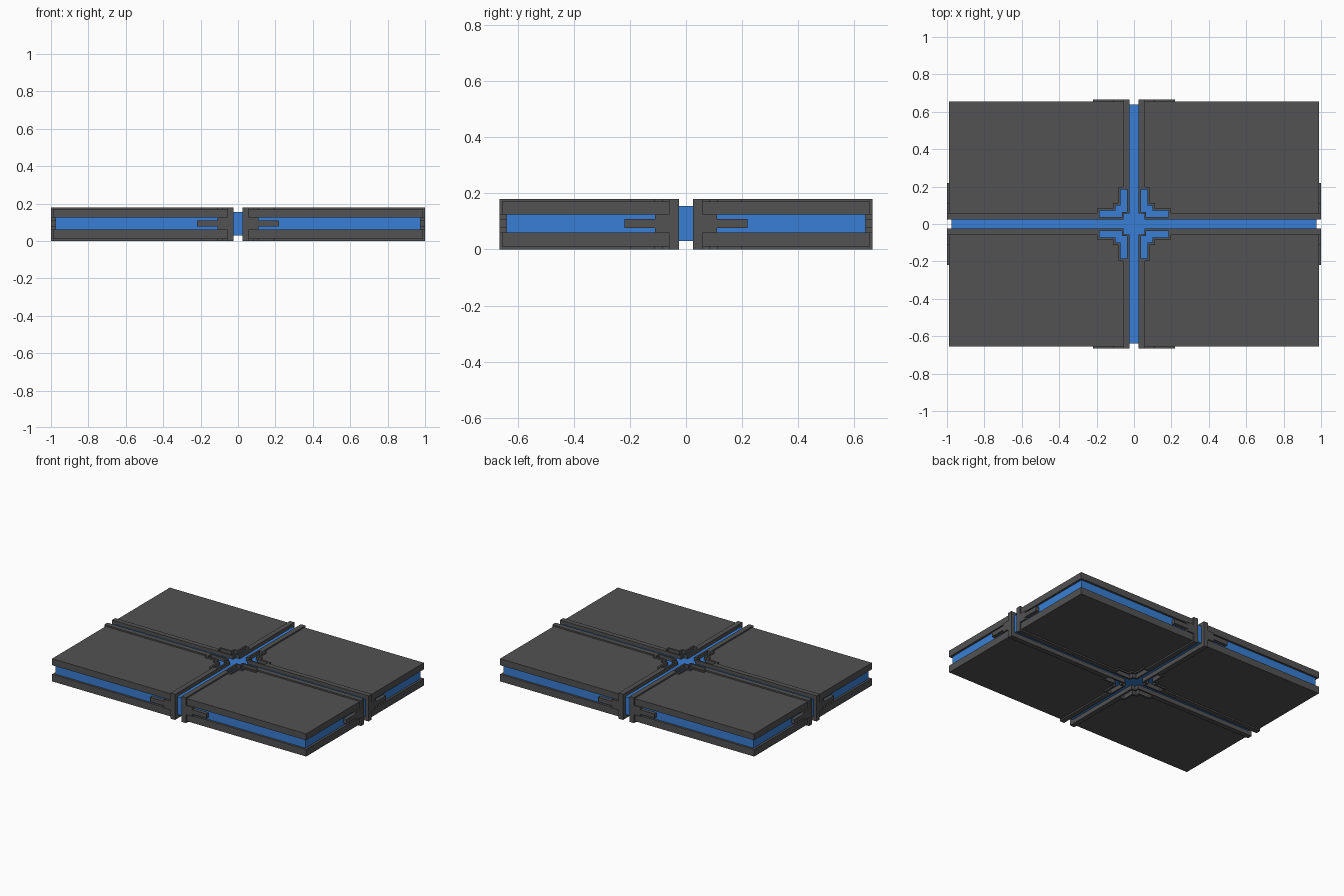
import bpy, bmesh

if "Cube" in bpy.data.objects:
    bpy.data.objects.remove(bpy.data.objects["Cube"])


def material(name, rgb):
    m = bpy.data.materials.new(name)
    m.diffuse_color = (*rgb, 1)
    m.use_nodes = True
    m.node_tree.nodes["Principled BSDF"].inputs["Base Color"].default_value = m.diffuse_color
    return m


DARK = material("charcoal", (0.085, 0.085, 0.085))
BLUE = material("blue", (0.04, 0.21, 0.66))


def slab(name, outlines, z0, z1, mat, mirror=True):
    """Flat prism from one outline plus optional holes, mirrored to four quadrants."""
    cu = bpy.data.curves.new(name + "_outline", 'CURVE')
    cu.dimensions = '2D'
    cu.fill_mode = 'BOTH'
    cu.extrude = (z1 - z0) / 2
    for pts in outlines:
        sp = cu.splines.new('POLY')
        sp.points.add(len(pts) - 1)
        for p, (x, y) in zip(sp.points, pts):
            p.co = (x, y, 0, 1)
        sp.use_cyclic_u = True
    tmp = bpy.data.objects.new(name + "_tmp", cu)
    bpy.context.collection.objects.link(tmp)
    bpy.context.view_layer.update()
    ev = tmp.evaluated_get(bpy.context.evaluated_depsgraph_get())
    me = bpy.data.meshes.new_from_object(ev)
    bpy.data.objects.remove(tmp)
    bpy.data.curves.remove(cu)
    bm = bmesh.new()
    bm.from_mesh(me)
    bmesh.ops.remove_doubles(bm, verts=bm.verts, dist=1e-5)
    bmesh.ops.recalc_face_normals(bm, faces=bm.faces)
    bmesh.ops.translate(bm, verts=bm.verts, vec=(0, 0, (z0 + z1) / 2))
    for f in bm.faces:
        f.smooth = False
        f.material_index = 0
    bm.to_mesh(me)
    bm.free()
    me.name = name
    me.materials.clear()
    me.materials.append(mat)
    ob = bpy.data.objects.new(name, me)
    bpy.context.collection.objects.link(ob)
    if mirror:
        mod = ob.modifiers.new("mirror", 'MIRROR')
        mod.use_axis = (True, True, False)
        mod.use_mirror_merge = False
    return ob


def flip(half):
    """Complete an outline that is symmetric about the x = y diagonal."""
    return half + [(y, x) for x, y in reversed(half)]


def angle(a, b, ex=1.0, ey=0.665):
    """L-shaped outline between offsets a and b, running to the outer edges."""
    return [(a, a), (ex, a), (ex, b), (b, b), (b, ey), (a, ey)]


H = 0.18
# L-shaped window and its stepped surround near the centre
window = [(0.065, 0.065)] + [(0.065, 0.037), (0.185, 0.037), (0.185, 0.072), (0.10, 0.072),
          (0.10, 0.10), (0.072, 0.10), (0.072, 0.185), (0.037, 0.185), (0.037, 0.065)]
surround = flip([(0.197, 0.06), (0.197, 0.084), (0.112, 0.084), (0.112, 0.112)])
del surround[4]

# Rails bordering the cross-shaped gap, with stepped inner corner
rail = ([(0.055, 0.055), (0.055, 0.025), (1.0, 0.025), (1.0, 0.06)] + surround
        + [(0.06, 0.665), (0.025, 0.665), (0.025, 0.055)])
slab("edge_rails", [rail, window], 0, H, DARK)

# Stepped tongues behind the rails
slab("rail_shoulders", [angle(0.06, 0.11)], 0.06, 0.124, DARK)
slab("rail_tongues", [angle(0.11, 0.22)], 0.076, 0.108, DARK)

# Upper and lower cover plates
plate = surround + [(0.06, 0.655), (0.99, 0.655), (0.99, 0.06)]
slab("top_plates", [plate], 0.124, 0.17, DARK)
slab("bottom_plates", [plate], 0.01, 0.06, DARK)

# Blue window fillings and core panels
slab("window_inlays", [window], 0.03, 0.155, BLUE)
slab("core_panels", [[(0.06, 0.06), (0.975, 0.06), (0.975, 0.64), (0.06, 0.64)]],
     0.058, 0.126, BLUE)

# Blue cross rib filling the gap
g, c = 0.025, 0.055
q = [(0.975, g), (c, g), (c, c), (g, c), (g, 0.64)]
cross = (q + [(-x, y) for x, y in reversed(q)] + [(-x, -y) for x, y in q]
         + [(x, -y) for x, y in reversed(q)])
slab("cross_rib", [cross], 0.03, 0.155, BLUE, mirror=False)
